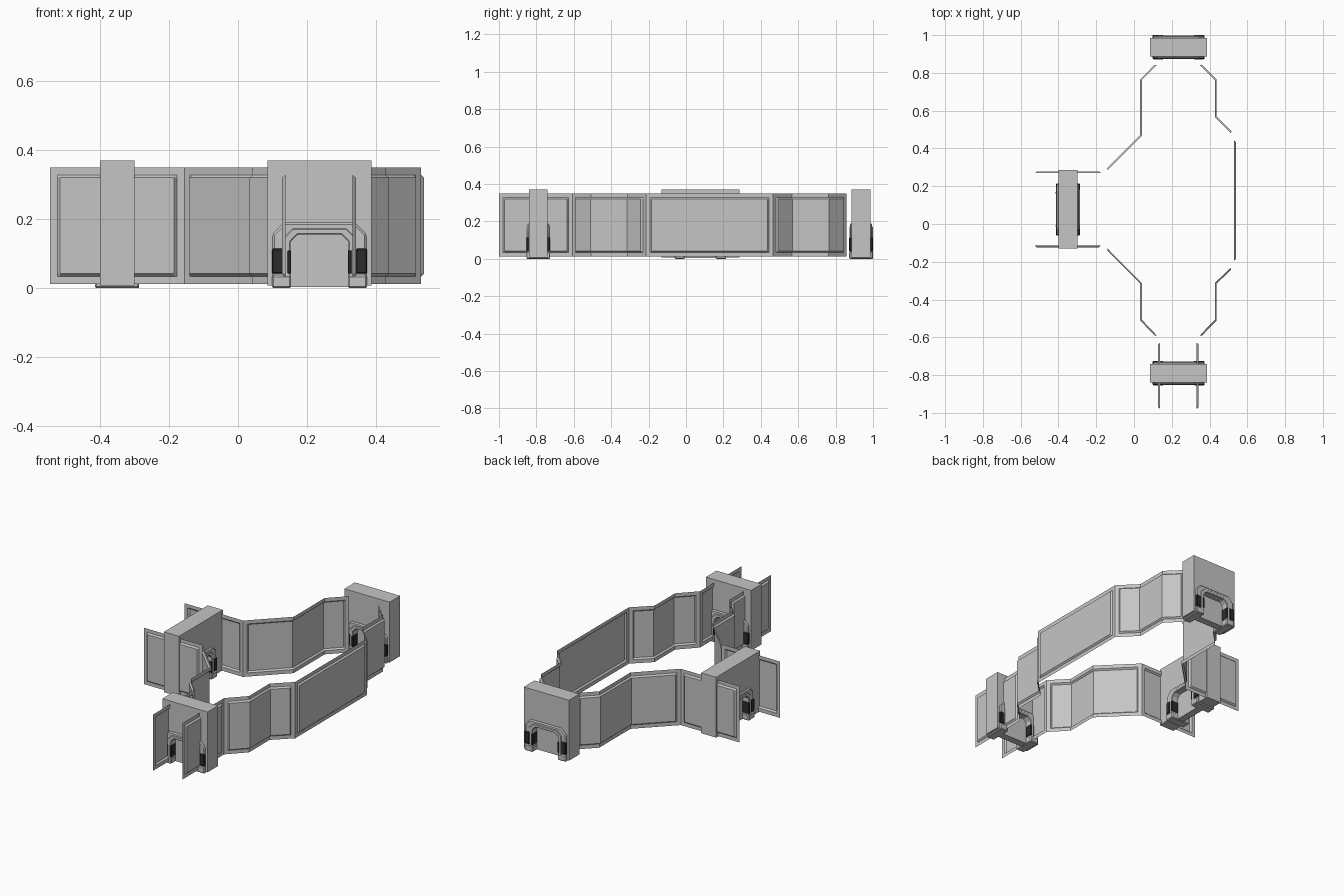
import bpy, bmesh, math
from mathutils import Vector

cube = bpy.data.objects.get("Cube")
if cube:
    bpy.data.objects.remove(cube)


def material(name, value):
    m = bpy.data.materials.new(name)
    m.use_nodes = True
    colour = (value, value, value, 1)
    m.diffuse_color = colour
    m.node_tree.nodes["Principled BSDF"].inputs["Base Color"].default_value = colour
    return m


GREY = material("wall grey", 0.56)
DARK = material("dark rubber", 0.025)


def finish(name, bm, mat):
    mesh = bpy.data.meshes.new(name)
    bm.to_mesh(mesh)
    bm.free()
    mesh.materials.append(mat)
    ob = bpy.data.objects.new(name, mesh)
    bpy.context.collection.objects.link(ob)
    return ob


# Walls: thin sheets with a panel pressed outward, wrapping round the folds
LOW, HIGH, MARGIN, SLOPE, PRESS = 0.012, 0.35, 0.022, 0.008, 0.009


def wall(name, path):
    pts = [Vector(p) for p in path]
    dirs = [(b - a).normalized() for a, b in zip(pts, pts[1:])]
    normals = [Vector((d.y, -d.x)) for d in dirs]
    first, last = (pts[0], dirs[0], normals[0]), (pts[-1], -dirs[-1], normals[-1])

    # Columns hold a plan position, an outward direction and whether pressed
    def end(p, d, n):
        return [(p, n, 0), (p + d * MARGIN, n, 0), (p + d * (MARGIN + SLOPE), n, 1)]

    cols = end(*first)
    for p, n1, n2 in zip(pts[1:-1], normals, normals[1:]):
        cols.append((p, (n1 + n2) / (1 + n1.dot(n2)), 1))
    cols += end(*last)[::-1]
    rows = [(LOW, 0), (LOW + MARGIN, 0), (LOW + MARGIN + SLOPE, 1)]
    rows += [(LOW + HIGH - z, k) for z, k in rows[::-1]]

    bm = bmesh.new()
    grid = []
    for p, n, pressed in cols:
        line = []
        for z, k in rows:
            q = p + n * PRESS * pressed * k
            line.append(bm.verts.new((q.x, q.y, z)))
        grid.append(line)
    for a, b in zip(grid, grid[1:]):
        for i in range(len(rows) - 1):
            bm.faces.new((a[i], b[i], b[i + 1], a[i + 1]))
    finish(name, bm, GREY)


X0, X1, XE, XW, XC = 0.137, 0.332, 0.53, -0.155, -0.545
wall("east_wall", [(XE, -0.215), (XE, 0.465)])
wall("northeast_wall", [(XE, 0.465), (0.428, 0.567), (0.428, 0.762), (X1, 0.858)])
wall("northwest_wall", [(X0, 0.858), (0.042, 0.762), (0.042, 0.467), (XW, 0.27)])
wall("west_corridor_north_wall", [(XW, 0.27), (XC, 0.27)])
wall("west_corridor_south_wall", [(XC, -0.115), (XW, -0.115)])
wall("southwest_wall", [(XW, -0.115), (0.042, -0.312), (0.042, -0.507), (X0, -0.607)])
wall("south_corridor_west_wall", [(X0, -0.607), (X0, -1)])
wall("south_corridor_east_wall", [(X1, -1), (X1, -0.607)])
wall("southeast_wall", [(X1, -0.607), (0.428, -0.507), (0.428, -0.312), (XE, -0.215)])


# Doors: outlines lie in the door's own x-z plane and extrude through it
def prism(name, outline, half, mat, place, bevel=0):
    bm = bmesh.new()
    face = bm.faces.new([bm.verts.new((x, -half, z)) for x, z in outline])
    out = bmesh.ops.extrude_face_region(bm, geom=[face])["geom"]
    bmesh.ops.translate(bm, vec=(0, 2 * half, 0),
                        verts=[v for v in out if isinstance(v, bmesh.types.BMVert)])
    bmesh.ops.recalc_face_normals(bm, faces=bm.faces)
    ob = finish(name, bm, mat)
    ob.location = (place[0], place[1], 0)
    ob.rotation_euler.z = place[2]
    if bevel:
        mod = ob.modifiers.new("edge", "BEVEL")
        mod.width, mod.segments = bevel, 1
    return ob


def arch(w, top, cut, base=0):
    """Half-width, height and corner chamfer of an arch, left foot to right foot."""
    left = [(-w, base), (-w, top - cut), (-w + cut, top)]
    return left + [(-x, z) for x, z in left[::-1]]


def box(x0, x1, z0, z1):
    return [(x0, z0), (x0, z1), (x1, z1), (x1, z0)]


def door(side, x, y, turn, half_width):
    place = (x, y, turn)
    base = 0.008
    opening = arch(0.1, 0.168, 0.025, base)
    shell = [(-half_width, base), (-half_width, 0.37), (half_width, 0.37), (half_width, base)]
    prism(side + "_door_block", shell + opening[::-1], 0.05, GREY, place)
    # Outer moulding, then a prouder inner rim around the doorway
    prism(side + "_door_frame", arch(0.136, 0.19, 0.034) + arch(0.088, 0.16, 0.022)[::-1],
          0.059, GREY, place, 0.006)
    prism(side + "_door_rim", arch(0.106, 0.173, 0.028) + arch(0.084, 0.155, 0.02)[::-1],
          0.063, GREY, place, 0.003)
    prism(side + "_door_leaf", arch(0.09, 0.162, 0.022, 0.003), 0.022, GREY, place)
    # Feet and dark grips on both posts
    for s, label in ((-1, "left"), (1, "right")):
        prism(f"{side}_{label}_foot", box(s * 0.138, s * 0.082, 0, 0.038),
              0.064, GREY, place, 0.005)
        prism(f"{side}_{label}_outer_grip", box(s * 0.138, s * 0.105, 0.042, 0.115),
              0.0635, DARK, place, 0.004)
        prism(f"{side}_{label}_inner_grip", box(s * 0.093, s * 0.082, 0.042, 0.11),
              0.0645, DARK, place, 0.002)


door("north", 0.236, 0.936, 0, 0.15)
door("south", 0.236, -0.79, 0, 0.15)
door("west", -0.35, 0.077, math.pi / 2, 0.208)
